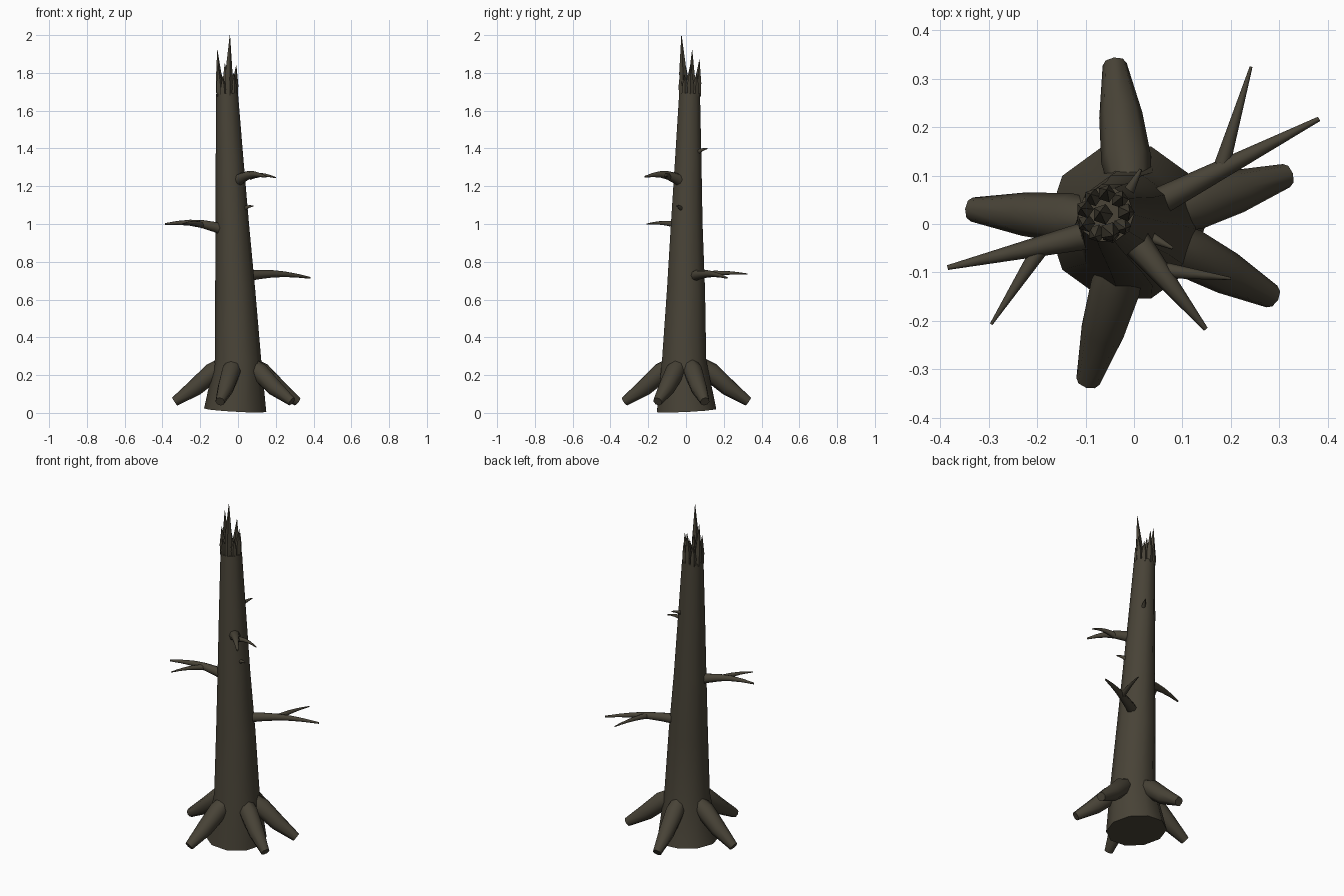
import bpy, bmesh, math
from mathutils import Vector

cube = bpy.data.objects.get("Cube")
if cube:
    bpy.data.objects.remove(cube, do_unlink=True)

bark = bpy.data.materials.new("dark_bark")
bark.use_nodes = True
COLOUR = (0.065, 0.056, 0.038, 1)
bark.diffuse_color = COLOUR
bsdf = bark.node_tree.nodes["Principled BSDF"]
bsdf.inputs["Base Color"].default_value = COLOUR
bsdf.inputs["Roughness"].default_value = 0.9


def tube(name, path, radii, sides=8):
    """Closed tapering tube along a path, rings square to the path."""
    pts = [Vector(p) for p in path]
    bm = bmesh.new()
    rings = []
    last = len(pts) - 1
    for i, p in enumerate(pts):
        along = (pts[min(i + 1, last)] - pts[max(i - 1, 0)]).normalized()
        ref = Vector((1, 0, 0)) if abs(along.z) > 0.8 else Vector((0, 0, 1))
        u = (ref - along * ref.dot(along)).normalized()
        v = along.cross(u)
        turn = [2 * math.pi * k / sides for k in range(sides)]
        rings.append([bm.verts.new(p + radii[i] * (u * math.cos(a) + v * math.sin(a)))
                      for a in turn])
    for a, b in zip(rings, rings[1:]):
        for k in range(sides):
            n = (k + 1) % sides
            bm.faces.new((a[k], a[n], b[n], b[k]))
    bm.faces.new(rings[0][::-1])
    bm.faces.new(rings[-1])
    bmesh.ops.recalc_face_normals(bm, faces=bm.faces)
    mesh = bpy.data.meshes.new(name)
    bm.to_mesh(mesh)
    bm.free()
    mesh.materials.append(bark)
    ob = bpy.data.objects.new(name, mesh)
    bpy.context.collection.objects.link(ob)
    bpy.ops.object.select_all(action='DESELECT')
    bpy.context.view_layer.objects.active = ob
    ob.select_set(True)
    bpy.ops.object.shade_smooth_by_angle(angle=math.radians(50))
    return ob


def limb(name, start, tip, rise, thick, end=0.005):
    """Arched branch from start to tip."""
    a, b = Vector(start), Vector(tip)
    ts = [i / 5 for i in range(6)]
    path = [a.lerp(b, t) + Vector((0, 0, rise * math.sin(math.pi * t))) for t in ts]
    tube(name, path, [thick + (end - thick) * t for t in ts])


# Leaning, tapering trunk with a flared foot
tube("trunk",
     [(-0.015, 0.003, 0.014), (0, -0.01, 0.28), (-0.015, 0, 0.65),
      (-0.03, 0.004, 1.0), (-0.045, 0.012, 1.35), (-0.058, 0.019, 1.69)],
     [0.165, 0.123, 0.106, 0.088, 0.073, 0.058], sides=10)

# Five blunt roots
root_tips = [(-0.335, 0.03), (-0.04, 0.33), (0.315, 0.1), (0.285, -0.15), (-0.095, -0.325)]
for i, (x, y) in enumerate(root_tips):
    path = [(x * s, y * s, z) for s, z in
            ((0.22, 0.255), (0.4, 0.215), (0.68, 0.133), (1.0, 0.06))]
    tube("root_%d" % (i + 1), path, [0.042, 0.052, 0.045, 0.025])

# Branches, each with a fork
limb("right_branch", (-0.06, -0.015, 0.965), (-0.385, -0.09, 1.0), 0.022, 0.032)
limb("right_branch_fork", (-0.19, -0.045, 0.995), (-0.295, -0.207, 1.0), 0.008, 0.018, 0.003)
limb("left_branch", (0.04, 0.04, 0.725), (0.382, 0.217, 0.715), 0.016, 0.03)
limb("left_branch_fork", (0.18, 0.115, 0.735), (0.242, 0.325, 0.735), 0.006, 0.017, 0.003)
limb("front_branch", (-0.01, -0.02, 1.225), (0.148, -0.217, 1.25), 0.024, 0.034)
limb("front_branch_fork", (0.06, -0.095, 1.25), (0.2, -0.113, 1.245), 0.012, 0.017, 0.003)

# Short twig stubs
limb("front_stub", (0.03, -0.025, 1.08), (0.08, -0.05, 1.095), 0.004, 0.013, 0.003)
limb("back_stub", (-0.015, 0.06, 1.38), (0.014, 0.113, 1.4), 0.003, 0.013, 0.003)

# Crown of broken splinters
heights = [1.84, 1.80, 1.87, 1.80, 1.92, 1.84, 1.78, 1.82, 1.79]
for i, top in enumerate(heights):
    a = 2 * math.pi * i / len(heights) + 0.1
    x, y = -0.06 + 0.043 * math.cos(a), 0.02 + 0.043 * math.sin(a)
    low = 1.68 + (top - 1.68) * 0.35
    tube("splinter_%d" % (i + 1),
         [(x, y, 1.675), (x, y, low), (x + 0.008 * math.cos(a), y + 0.008 * math.sin(a), top)],
         [0.016, 0.019, 0.001], sides=5)
tube("tall_splinter", [(-0.05, -0.016, 1.675), (-0.05, -0.016, 1.8), (-0.043, -0.024, 2.0)],
     [0.018, 0.021, 0.001], sides=5)
tube("inner_splinter", [(-0.065, 0.02, 1.675), (-0.065, 0.02, 1.74), (-0.07, 0.025, 1.85)],
     [0.02, 0.022, 0.001], sides=5)
